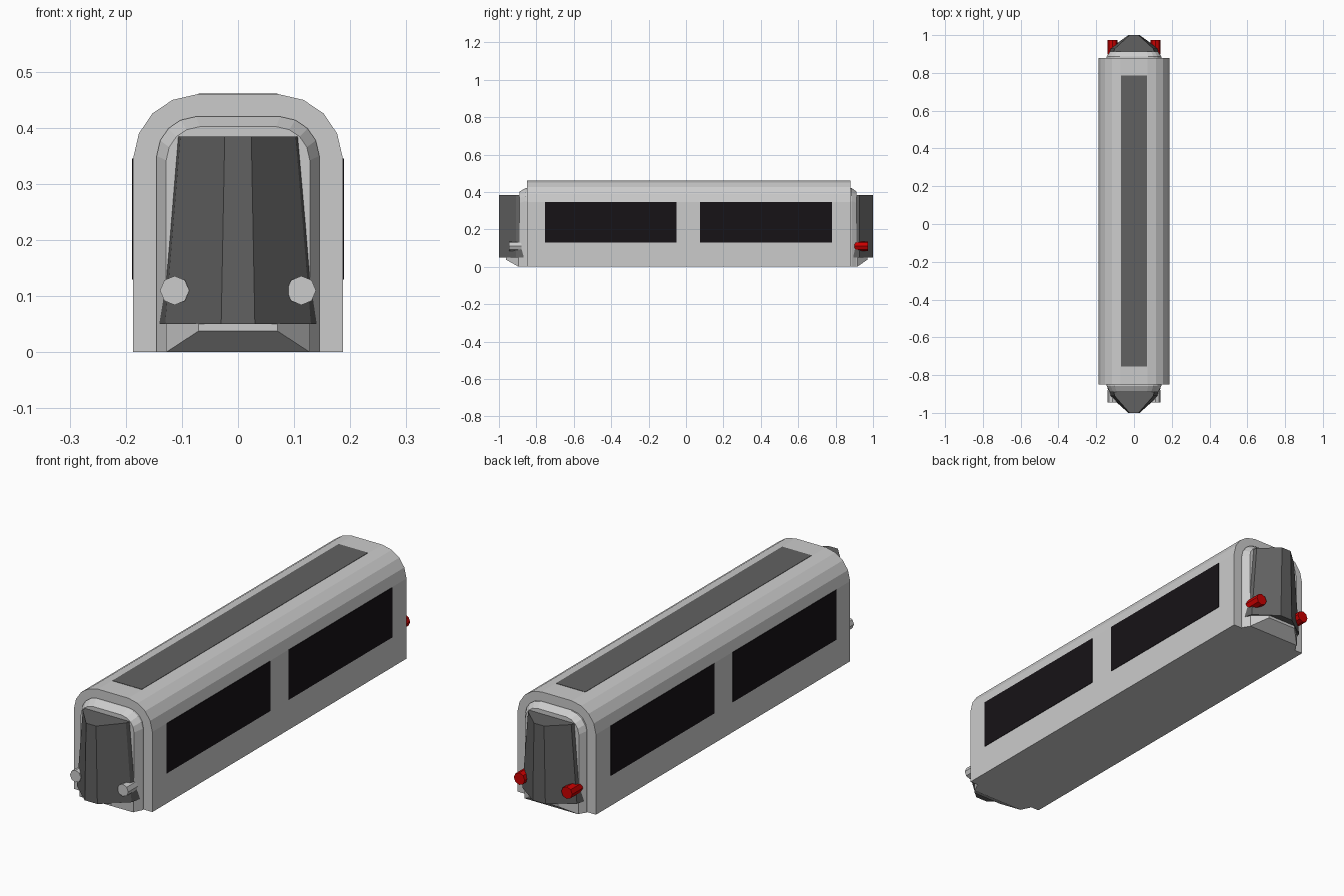
import bpy, bmesh, math
from mathutils import Matrix

if "Cube" in bpy.data.objects:
    bpy.data.objects.remove(bpy.data.objects["Cube"])


def material(name, rgb):
    m = bpy.data.materials.new(name)
    m.diffuse_color = (*rgb, 1)
    m.use_nodes = True
    m.node_tree.nodes["Principled BSDF"].inputs["Base Color"].default_value = m.diffuse_color
    return m


DARK = material("dark_grey", (0.12, 0.12, 0.12))
GLASS = material("window_black", (0.008, 0.006, 0.008))
RED = material("red", (0.6, 0.0, 0.0))


def finish(name, bm, mat=None):
    bmesh.ops.recalc_face_normals(bm, faces=bm.faces)
    me = bpy.data.meshes.new(name)
    bm.to_mesh(me)
    bm.free()
    ob = bpy.data.objects.new(name, me)
    bpy.context.collection.objects.link(ob)
    if mat:
        me.materials.append(mat)
    return ob


def loft(name, rings, mat=None):
    """Joins closed rings of equal length and caps both ends."""
    bm = bmesh.new()
    loops = [[bm.verts.new(p) for p in r] for r in rings]
    n = len(loops[0])
    for a, b in zip(loops, loops[1:]):
        for i in range(n):
            j = (i + 1) % n
            bm.faces.new((a[i], a[j], b[j], b[i]))
    bm.faces.new(loops[0])
    bm.faces.new(loops[-1])
    return finish(name, bm, mat)


def box(name, lo, hi, mat=None):
    bm = bmesh.new()
    size = [b - a for a, b in zip(lo, hi)]
    mid = [(a + b) / 2 for a, b in zip(lo, hi)]
    bmesh.ops.create_cube(bm, size=1, matrix=Matrix.Translation(mid) @ Matrix.Diagonal((*size, 1)))
    return finish(name, bm, mat)


def mirrored(half):
    return half + [(-x, *rest) for x, *rest in reversed(half)]


def arch(w, h, c, y):
    """Rounded-top carriage section: half width, height, corner size."""
    half = [(w, 0), (w, h - c), (w - .09 * c, h - .61 * c),
            (w - .3 * c, h - .3 * c), (w - .61 * c, h - .09 * c), (w - c, h)]
    return [(x, y, z) for x, z in mirrored(half)]


# Carriage shell
loft("carriage_body", [arch(.187, .46, .115, -.85), arch(.187, .46, .115, .88)])

# Side windows and roof panel
for s, side in ((-1, "left"), (1, "right")):
    for y0, y1, pos in ((-.755, -.05, "front"), (.075, .78, "rear")):
        xs = sorted((s * .18, s * .189))
        box(f"{side}_{pos}_window", (xs[0], y0, .13), (xs[1], y1, .345), GLASS)
box("roof_panel", (-.07, -.755, .45), (.07, .785, .4615), DARK)

# Ends: t runs from the shell end (0) to the nose tip (1)
for s, base, end, lamp_mat in ((-1, .85, "front", None), (1, .88, "rear", RED)):
    def Y(t):
        return s * (base + t * (1 - base))

    # Tapered collar
    loft(f"{end}_collar", [arch(.145, .42, .07, Y(-.1)), arch(.145, .42, .07, Y(.05)),
                           arch(.128, .402, .06, Y(.27))])

    # Wedge windscreen nose
    def nose_ring(k, z):
        half = [(.14 * k, .12), (.13 * k, .4), (.03 * k, 1)]
        return [(x, Y(t), z) for x, t in mirrored(half)]
    loft(f"{end}_nose", [nose_ring(1, .05), nose_ring(.79, .384)], DARK)

    # Skirt sloping up under the nose
    loft(f"{end}_skirt", [[(-.128, Y(.2), 0), (.128, Y(.2), 0), (.128, Y(.2), .055), (-.128, Y(.2), .055)],
                          [(-.128, Y(.3), 0), (.128, Y(.3), 0), (.128, Y(.3), .055), (-.128, Y(.3), .055)],
                          [(-.07, Y(.75), .038), (.07, Y(.75), .038), (.07, Y(.75), .055), (-.07, Y(.75), .055)]])

    # Lamps at the lower corners of the nose
    near, far = (.88, .945) if s < 0 else (.90, .973)
    for sx, side in ((-1, "left"), (1, "right")):
        bm = bmesh.new()
        bmesh.ops.create_cone(
            bm, cap_ends=True, segments=8, radius1=.026, radius2=.026, depth=far - near,
            matrix=Matrix.Translation((sx * .113, s * (near + far) / 2, .11))
            @ Matrix.Rotation(math.pi / 2, 4, 'X'))
        finish(f"{end}_{side}_lamp", bm, lamp_mat)
